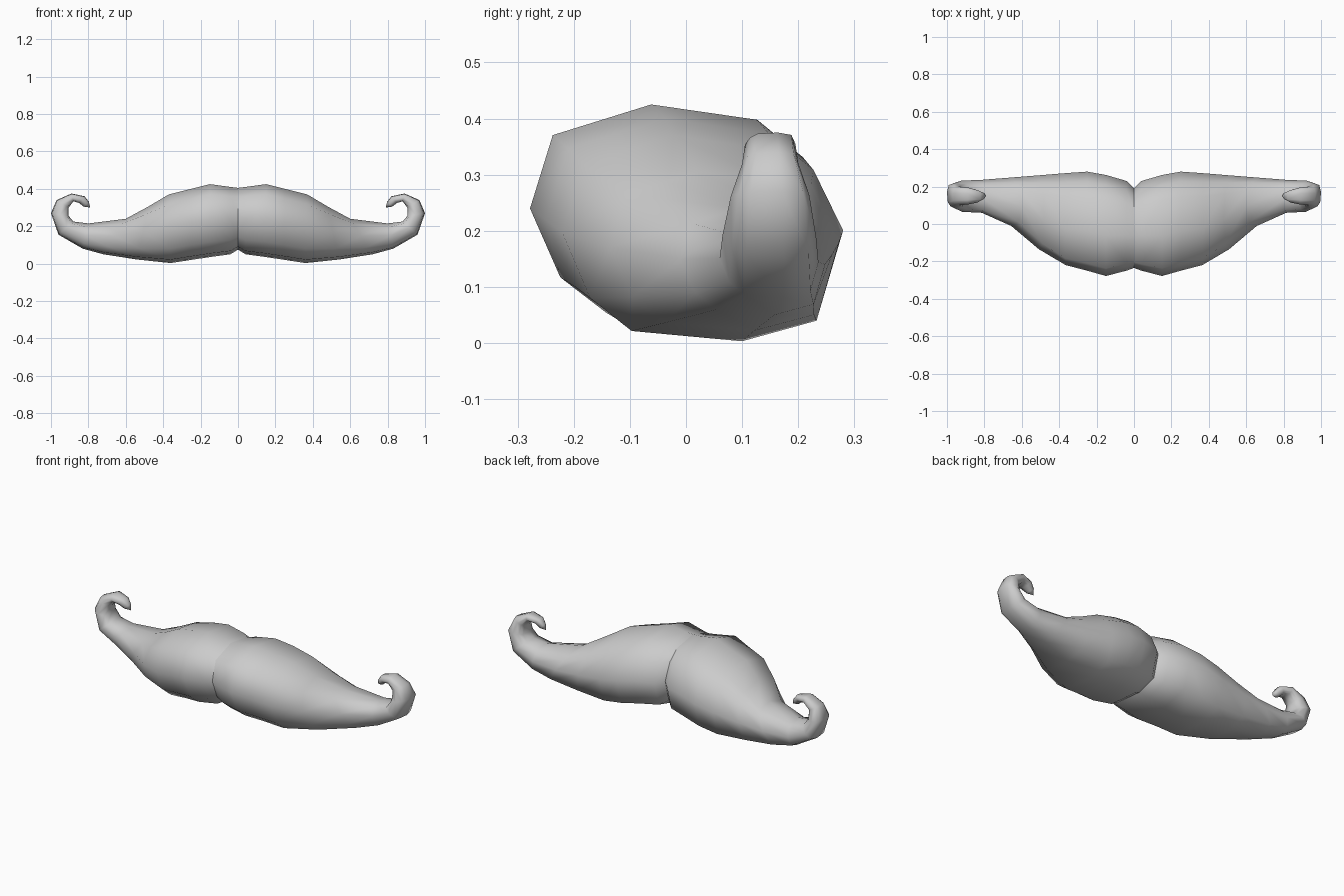
import bpy, bmesh
from mathutils import Vector

if "Cube" in bpy.data.objects:
    bpy.data.objects.remove(bpy.data.objects["Cube"])

# Unit cross-section (depth, height), slightly fuller at front-top and back-bottom
PROFILE = [(-1, .05), (-.85, .72), (-.2, 1), (.5, .86), (.8, .52),
           (1, -.05), (.84, -.8), (.3, -1), (-.5, -.9), (-.8, -.58)]

# Rings from centre to curl: upper x, z, lower x, z, front y, back y
RINGS = [
    (.00, .405, .00, .075, -.235, .19),
    (.04, .41, .04, .05, -.25, .23),
    (.15, .425, .15, .035, -.278, .262),
    (.25, .40, .25, .02, -.25, .28),
    (.37, .37, .36, .003, -.22, .272),
    (.48, .305, .54, .022, -.135, .26),
    (.60, .24, .72, .05, -.01, .248),
    (.80, .215, .83, .08, .06, .236),
    (.88, .225, .96, .155, .065, .232),
    (.905, .255, 1.0, .27, .08, .22),
    (.905, .30, .97, .34, .10, .20),
    (.88, .333, .89, .375, .105, .195),
    (.85, .325, .82, .36, .115, .18),
    (.825, .305, .797, .33, .13, .168),
]
TIP = (.79, .15, .30)

# Half of the moustache as a loft
bm = bmesh.new()
loops = []
for xt, zt, xb, zb, yf, yb in RINGS:
    top, low = Vector((xt, 0, zt)), Vector((xb, 0, zb))
    mid, up = (top + low) / 2, (top - low) / 2
    yc, ry = (yf + yb) / 2, (yb - yf) / 2
    loops.append([bm.verts.new(mid + up * h + Vector((0, yc + ry * d, 0)))
                  for d, h in PROFILE])
n = len(PROFILE)
for a, b in zip(loops, loops[1:]):
    for i in range(n):
        bm.faces.new((a[i], a[(i + 1) % n], b[(i + 1) % n], b[i]))
tip = bm.verts.new(TIP)
for i in range(n):
    bm.faces.new((loops[-1][i], loops[-1][(i + 1) % n], tip))
bm.normal_update()

# Outward normals
if sum(f.normal.dot(f.calc_center_median() - Vector((.5, .05, .18)))
       for f in bm.faces if f.calc_center_median().x < .6) < 0:
    bmesh.ops.reverse_faces(bm, faces=bm.faces[:])
for f in bm.faces:
    f.smooth = True
mesh = bpy.data.meshes.new("moustache")
bm.to_mesh(mesh)
bm.free()

# Mirrored across the centre, unmerged so the parting stays a sharp crease
obj = bpy.data.objects.new("moustache", mesh)
bpy.context.collection.objects.link(obj)
mirror = obj.modifiers.new("mirror", 'MIRROR')
mirror.use_mirror_merge = False
